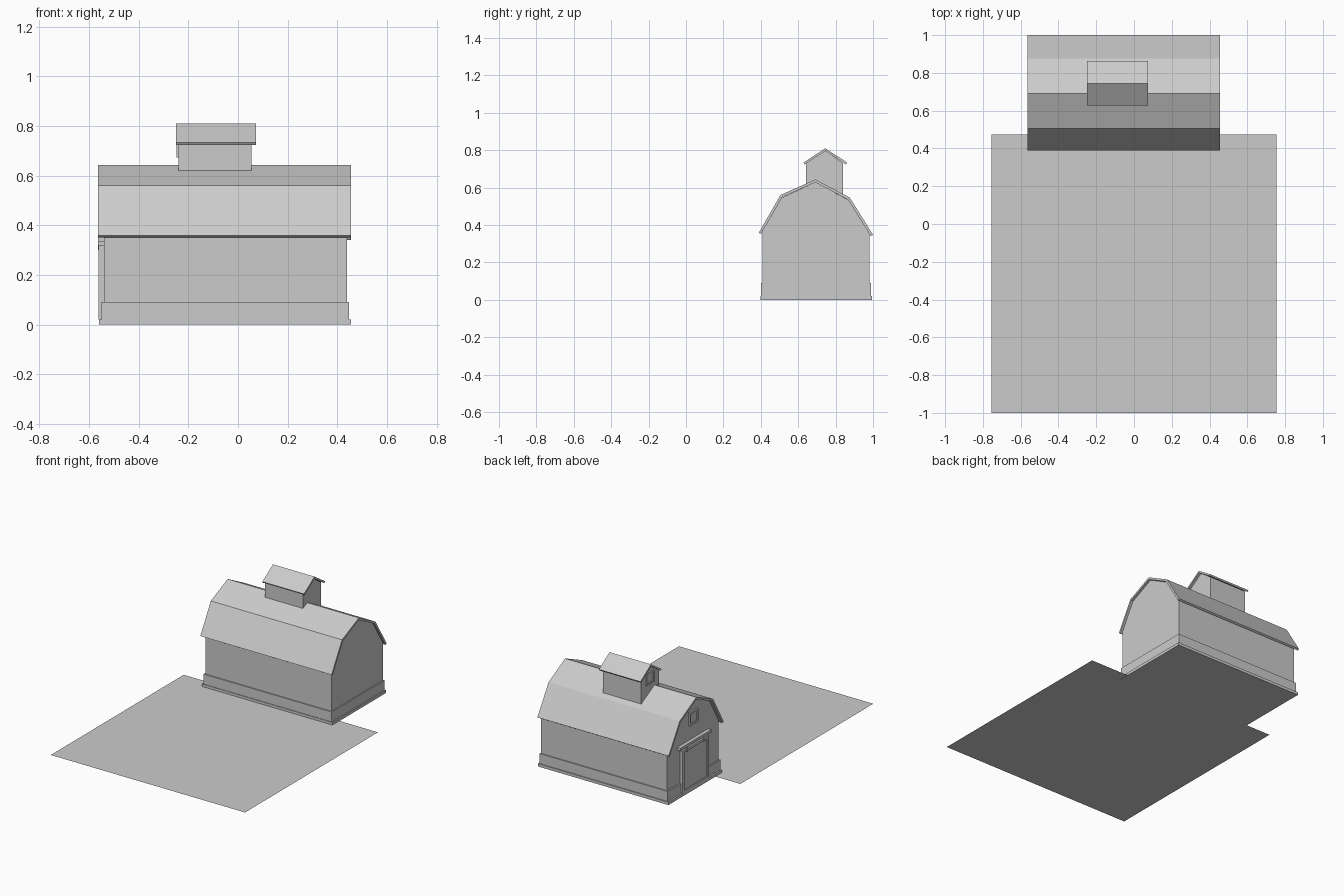
import bpy, bmesh
from mathutils import Vector

if "Cube" in bpy.data.objects:
    bpy.data.objects.remove(bpy.data.objects["Cube"])


def make(name, bm):
    bmesh.ops.recalc_face_normals(bm, faces=bm.faces)
    me = bpy.data.meshes.new(name)
    bm.to_mesh(me)
    bm.free()
    ob = bpy.data.objects.new(name, me)
    bpy.context.collection.objects.link(ob)
    return ob


def prism(name, profile, x0, x1):
    """Extrude a closed (y, z) profile along x."""
    bm = bmesh.new()
    face = bm.faces.new([bm.verts.new((x0, y, z)) for y, z in profile])
    out = bmesh.ops.extrude_face_region(bm, geom=[face])
    verts = [v for v in out["geom"] if isinstance(v, bmesh.types.BMVert)]
    bmesh.ops.translate(bm, verts=verts, vec=(x1 - x0, 0, 0))
    return make(name, bm)


def box(name, x, y, z):
    return prism(name, [(y[0], z[0]), (y[1], z[0]), (y[1], z[1]), (y[0], z[1])], *x)


def frame(name, x, y, z, w):
    """Four bars around a rectangle on the end wall."""
    for i, yy in enumerate(((y[0], y[0] + w), (y[1] - w, y[1]))):
        box(f"{name}_side_{i}", x, yy, z)
    for i, zz in enumerate(((z[0], z[0] + w), (z[1] - w, z[1]))):
        box(f"{name}_rail_{i}", x, (y[0] + w, y[1] - w), zz)


def shell(name, line, drop, x0, x1):
    """Roof sheet: an outer line thickened inwards by normal offset."""
    pts = [Vector(p) for p in line]
    inner = []
    for i, p in enumerate(pts):
        ns = []
        for a, b in zip(pts[max(i - 1, 0):i + 1], pts[max(i - 1, 0) + 1:i + 2]):
            d = (b - a).normalized()
            ns.append(Vector((d.y, -d.x)))
        n = sum(ns, Vector((0, 0))).normalized()
        inner.append(p + n * (drop / n.dot(ns[0])))
    return prism(name, [tuple(p) for p in pts + inner[::-1]], x0, x1)


# Yard
bm = bmesh.new()
bm.faces.new([bm.verts.new(c) for c in
              ((-.755, -1, .002), (.755, -1, .002), (.755, .475, .002), (-.755, .475, .002))])
make("yard", bm)

# Barn walls with gambrel ends, skirt and bottom trim
prism("barn_walls", [(.41, .01), (.98, .01), (.98, .36), (.87, .532),
                     (.692, .628), (.511, .545), (.41, .37)], -.54, .44)
box("wall_skirt", (-.549, .447), (.402, .988), (.01, .09))
box("bottom_trim", (-.56, .455), (.398, .995), (0, .02))

# Gambrel roof and its end trims
roof = [(.389, .358), (.505, .56), (.692, .643), (.876, .546), (1, .347)]
shell("barn_roof", roof, .014, -.565, .455)

# Cupola
prism("cupola_walls", [(.642, .54), (.84, .54), (.84, .73), (.745, .797), (.642, .73)], -.24, .055)
shell("cupola_roof", [(.628, .733), (.745, .81), (.862, .733)], .012, -.25, .073)

# Barn door with frame and sliding rail on the left end
box("door_panel", (-.557, -.54), (.55, .84), (.02, .32))
frame("door_frame", (-.562, -.54), (.55, .84), (.02, .32), .018)
box("door_rail", (-.565, -.54), (.525, .87), (.333, .352))
for i, y in enumerate((.6, .79)):
    box(f"door_hanger_{i}", (-.565, -.54), (y - .008, y + .008), (.3, .335))

# Windows in the barn and cupola gables
box("loft_window_pane", (-.544, -.54), (.655, .735), (.46, .54))
frame("loft_window_frame", (-.55, -.54), (.648, .742), (.453, .547), .014)
box("cupola_window_pane", (-.243, -.24), (.71, .78), (.68, .75))
frame("cupola_window_frame", (-.247, -.24), (.703, .787), (.673, .752), .012)
